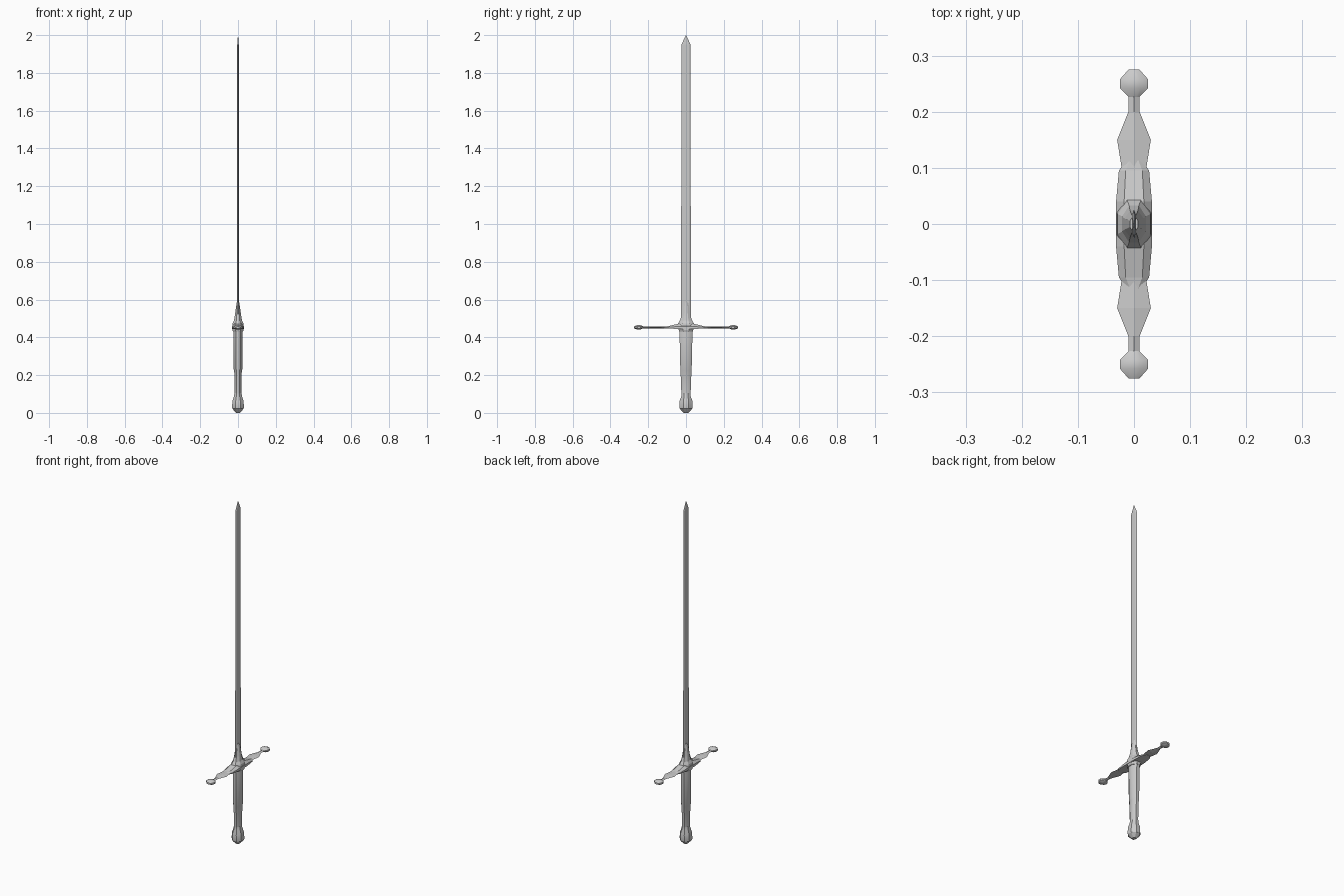
import bpy, bmesh, math

if "Cube" in bpy.data.objects:
    bpy.data.objects.remove(bpy.data.objects["Cube"])

OCT = [(math.cos(math.radians(22.5 + 45 * i)) / math.cos(math.radians(22.5)),
        math.sin(math.radians(22.5 + 45 * i)) / math.cos(math.radians(22.5))) for i in range(8)]
HEX = [(1, 0.5), (0, 1), (-1, 0.5), (-1, -0.5), (0, -1), (1, -0.5)]
DIAMOND = [(1, 0), (0, 1), (-1, 0), (0, -1)]
SLAB = [(1, -1), (1, 0), (0.55, 1), (-0.55, 1), (-1, 0), (-1, -1)]


def loft(name, profile, rings, axis='Z', centre=0.0, smooth=None):
    """Skin a profile through rings (position, half width x, other half width[, centre])."""
    bm = bmesh.new()
    loops = []
    for pos, a, b, *c in rings:
        off = c[0] if c else centre
        loops.append([bm.verts.new((p * a, q * b + off, pos) if axis == 'Z'
                                   else (p * a, pos, q * b + off)) for p, q in profile])
    n = len(profile)
    for lo, hi in zip(loops, loops[1:]):
        for i in range(n):
            j = (i + 1) % n
            bm.faces.new((lo[i], lo[j], hi[j], hi[i]))
    bm.faces.new(loops[0])
    bm.faces.new(loops[-1])
    bmesh.ops.remove_doubles(bm, verts=bm.verts, dist=1e-5)
    bmesh.ops.recalc_face_normals(bm, faces=bm.faces)
    mesh = bpy.data.meshes.new(name)
    bm.to_mesh(mesh)
    bm.free()
    ob = bpy.data.objects.new(name, mesh)
    bpy.context.collection.objects.link(ob)
    if smooth:
        bpy.context.view_layer.objects.active = ob
        ob.select_set(True)
        bpy.ops.object.shade_smooth_by_angle(angle=math.radians(smooth))
        ob.select_set(False)
    return ob


# Blade: flat with bevelled edges and a short point
BLADE = [(1, 0.62), (0, 1), (-1, 0.62), (-1, -0.62), (0, -1), (1, -0.62)]
loft("blade", BLADE, [(0.46, 0.004, 0.026), (1.95, 0.004, 0.024), (1.998, 0.0006, 0.002)])

# Sleeve that hugs the blade above the guard
loft("blade_sleeve", OCT, [(0.45, 0.031, 0.055), (0.473, 0.029, 0.042), (0.488, 0.021, 0.033),
                           (0.515, 0.017, 0.024), (0.585, 0.007, 0.013)])

# Guard centre block, tapering to both sides
half = [(0.04, 0.032, 0.014, 0.458), (0.095, 0.027, 0.006, 0.453), (0.117, 0.012, 0.004, 0.452)]
rings = [(-y, a, b, c) for y, a, b, c in reversed(half)] + half
loft("guard_block", SLAB, rings, 'Y')

# Thin leaf-shaped arms with faceted end knobs
for side, s in (("left", -1), ("right", 1)):
    loft("guard_arm_" + side, DIAMOND,
         [(s * 0.05, 0.012, 0.005), (s * 0.10, 0.022, 0.005), (s * 0.15, 0.030, 0.005),
          (s * 0.20, 0.010, 0.005), (s * 0.235, 0.010, 0.005)], 'Y', 0.453)
    loft("guard_knob_" + side, OCT,
         [(s * 0.226, 0.009, 0.005), (s * 0.242, 0.025, 0.012),
          (s * 0.258, 0.025, 0.012), (s * 0.275, 0.010, 0.005)], 'Y', 0.453, 40)

# Collar under the guard
loft("grip_collar", OCT, [(0.43, 0.026, 0.036), (0.437, 0.030, 0.038), (0.448, 0.030, 0.042)])

# Grip, stepped at the middle
loft("grip", OCT, [(0.09, 0.018, 0.024), (0.225, 0.020, 0.029), (0.232, 0.023, 0.030),
                   (0.41, 0.024, 0.034), (0.435, 0.023, 0.034)], smooth=50)

# Pommel
loft("pommel", OCT, [(0.0, 0.010, 0.012), (0.022, 0.030, 0.033), (0.028, 0.031, 0.034),
                     (0.062, 0.030, 0.034), (0.088, 0.021, 0.025), (0.104, 0.019, 0.025)], smooth=30)
